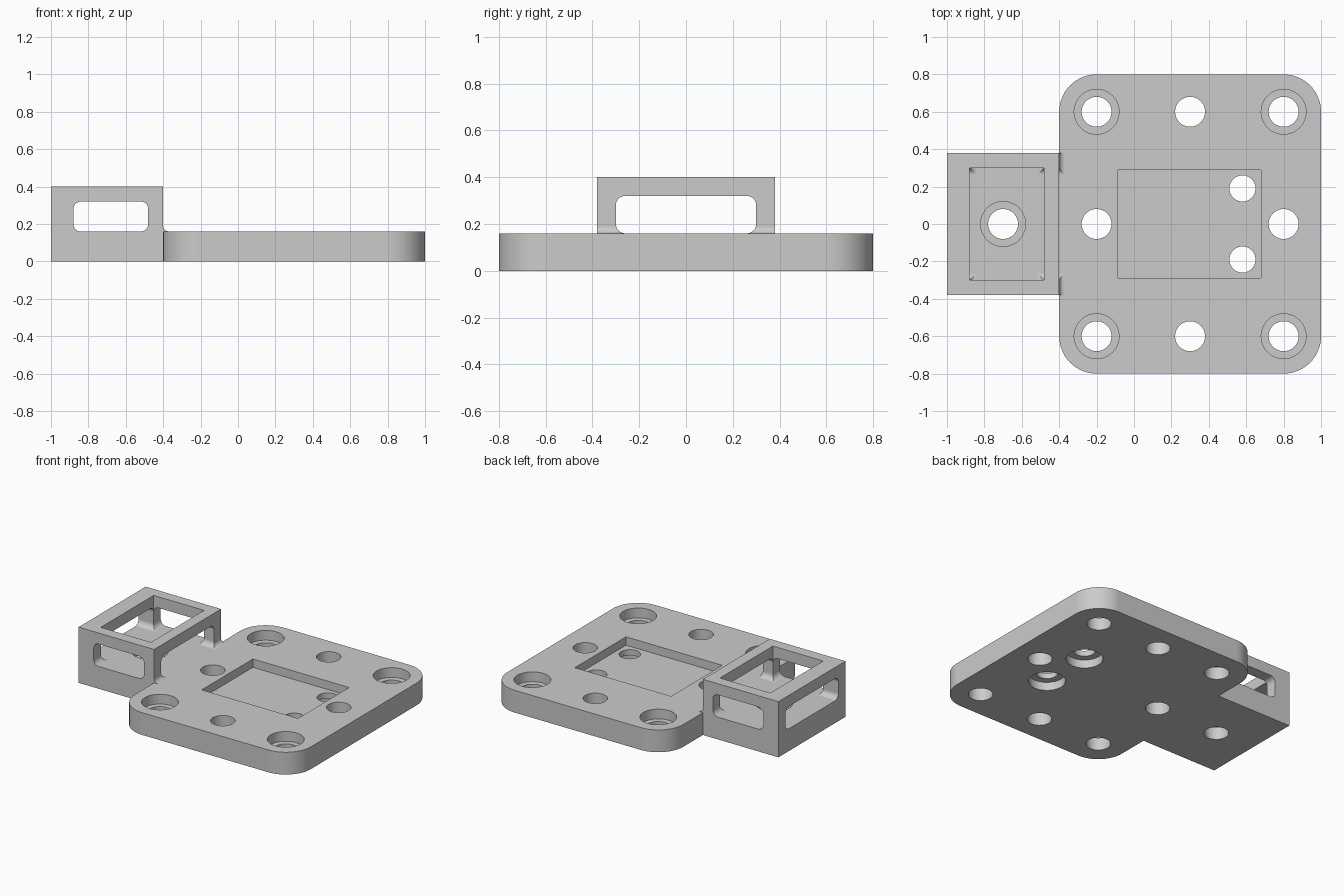
import bpy
import bmesh
from math import cos, sin, pi, radians
from mathutils import Matrix, Vector

cube = bpy.data.objects.get("Cube")
if cube:
    bpy.data.objects.remove(cube, do_unlink=True)

# Single grey material
grey = bpy.data.materials.new("matte grey")
grey.use_nodes = True
colour = (0.6, 0.6, 0.6, 1)
grey.diffuse_color = colour
grey.node_tree.nodes["Principled BSDF"].inputs["Base Color"].default_value = colour

TOP = 0.16        # top of the plate and of the frame floor
HOLE = 0.08       # bolt hole radius
HEAD = 0.12       # counterbore radius
AXES = {          # local (u, v, extrusion) -> world axes
    "z": ((1, 0, 0), (0, 1, 0), (0, 0, 1)),
    "y": ((1, 0, 0), (0, 0, 1), (0, 1, 0)),
    "x": ((0, 1, 0), (0, 0, 1), (1, 0, 0)),
}


def prism(name, profile, axis, start, end):
    """Extrude a closed 2D profile along a world axis."""
    u, v, w = (Vector(a) for a in AXES[axis])
    bm = bmesh.new()
    face = bm.faces.new([bm.verts.new(u * a + v * b + w * start) for a, b in profile])
    out = bmesh.ops.extrude_face_region(bm, geom=[face])
    moved = [g for g in out["geom"] if isinstance(g, bmesh.types.BMVert)]
    bmesh.ops.translate(bm, verts=moved, vec=w * (end - start))
    bmesh.ops.recalc_face_normals(bm, faces=bm.faces)
    mesh = bpy.data.meshes.new(name)
    bm.to_mesh(mesh)
    bm.free()
    mesh.materials.append(grey)
    obj = bpy.data.objects.new(name, mesh)
    bpy.context.collection.objects.link(obj)
    return obj


def rounded(u0, u1, v0, v1, r=0, steps=10):
    """Rectangle profile, with rounded corners when r is given."""
    if not r:
        return [(u0, v0), (u1, v0), (u1, v1), (u0, v1)]
    centres = [(u1 - r, v1 - r), (u0 + r, v1 - r), (u0 + r, v0 + r), (u1 - r, v0 + r)]
    return [(cu + r * cos((q + i / steps) * pi / 2), cv + r * sin((q + i / steps) * pi / 2))
            for q, (cu, cv) in enumerate(centres) for i in range(steps + 1)]


def circle(x, y, r, sides=48):
    return [(x + r * cos(2 * pi * i / sides), y + r * sin(2 * pi * i / sides))
            for i in range(sides)]


def combine(body, tool, operation):
    """Apply a boolean and discard the tool."""
    tool.hide_render = True
    mod = body.modifiers.new("bool", "BOOLEAN")
    mod.operation = operation
    mod.solver = "EXACT"
    mod.object = tool
    bpy.context.view_layer.objects.active = body
    bpy.ops.object.modifier_apply(modifier=mod.name)
    bpy.data.objects.remove(tool, do_unlink=True)


def cut(profile, axis, start, end):
    combine(body, prism("cutter", profile, axis, start, end), "DIFFERENCE")


# Plate with rounded corners, side block, and fillet where they meet
body = prism("mounting_plate", rounded(-0.4, 1, -0.8, 0.8, 0.2, 16), "z", 0, TOP)
combine(body, prism("frame_block", rounded(-1, -0.4, -0.38, 0.38), "z", 0, 0.4), "UNION")
f = 0.03
arc = [(-0.4 + f - f * sin(i * pi / 16), TOP + f - f * cos(i * pi / 16)) for i in range(9)]
fillet = arc + [(-0.42, TOP + f), (-0.42, TOP - 0.02), (-0.4 + f, TOP - 0.02)]
combine(body, prism("fillet", fillet, "y", -0.38, 0.38), "UNION")

# Frame windows through both directions, and the open top
cut(rounded(-0.88, -0.48, TOP, 0.32, 0.04), "y", -0.6, 0.6)
cut(rounded(-0.3, 0.3, TOP, 0.32, 0.04), "x", -1.2, -0.3)
cut(rounded(-0.88, -0.48, -0.3, 0.3), "z", 0.22, 0.6)

# Shallow rectangular pocket
cut(rounded(-0.085, 0.68, -0.29, 0.29), "z", TOP - 0.06, 0.3)

# Bolt holes, some with a counterbore from above
bored = [(x, y) for x in (-0.2, 0.8) for y in (-0.6, 0.6)] + [(-0.7, 0)]
plain = [(0.3, -0.6), (0.3, 0.6), (-0.2, 0), (0.8, 0)]
for x, y in bored + plain:
    cut(circle(x, y, HOLE), "z", -0.1, 0.25)
for x, y in bored:
    cut(circle(x, y, HEAD), "z", TOP - 0.07, 0.25)

# Pocket holes, counterbored from below
for y in (-0.19, 0.19):
    cut(circle(0.58, y, 0.07), "z", -0.1, 0.25)
    cut(circle(0.58, y, HEAD), "z", -0.1, 0.06)

# Smooth the round walls while keeping edges crisp
bpy.ops.object.select_all(action="DESELECT")
body.select_set(True)
bpy.context.view_layer.objects.active = body
bpy.ops.object.shade_smooth_by_angle(angle=radians(30))
weighted = body.modifiers.new("weighted normals", "WEIGHTED_NORMAL")
weighted.keep_sharp = True
